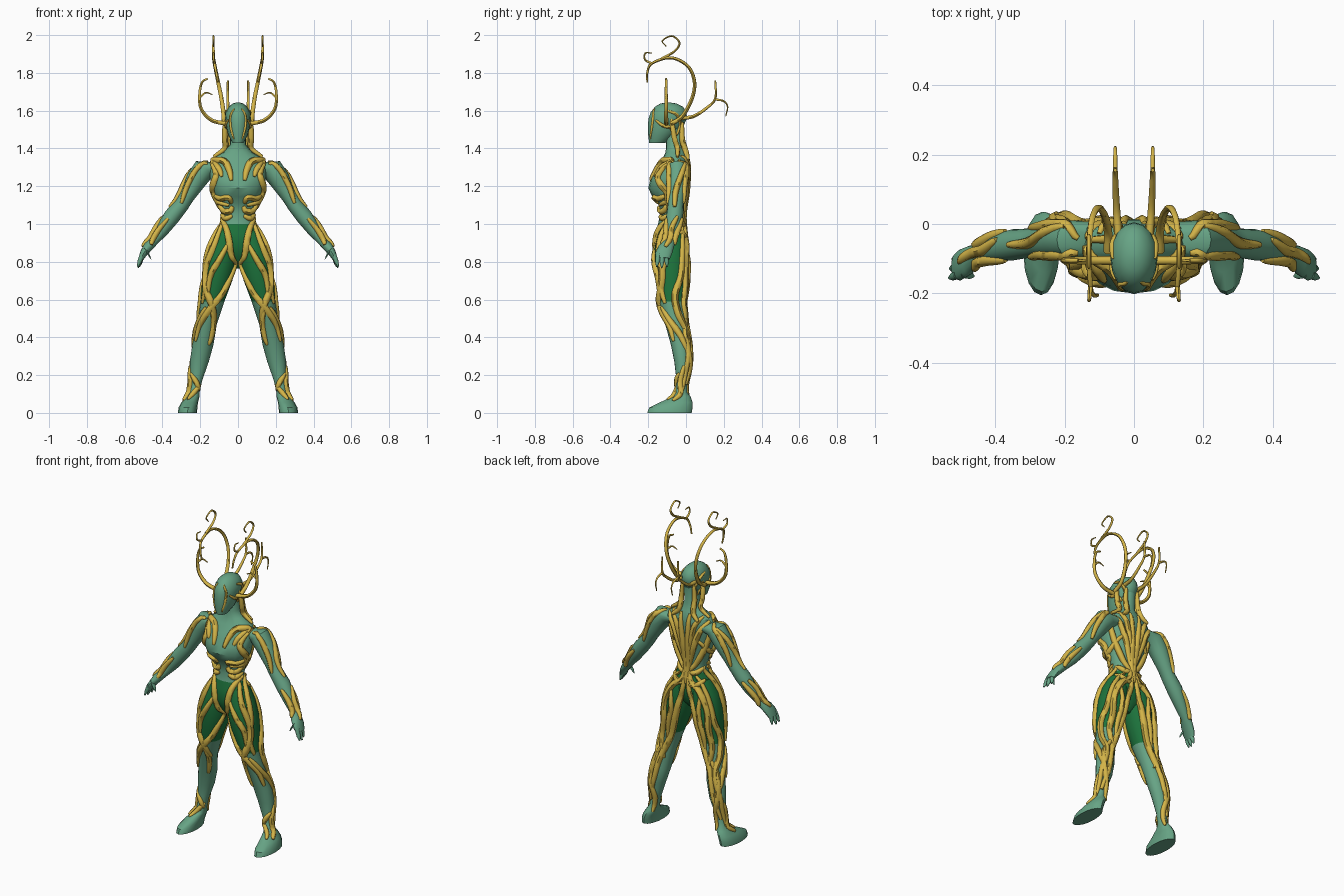
import bpy, math
from mathutils import Vector
from mathutils.bvhtree import BVHTree


def material(name, rgb):
    m = bpy.data.materials.new(name)
    m.diffuse_color = (*rgb, 1)
    return m


SKIN = material("teal_skin", (0.135, 0.37, 0.235))
SHORTS = material("dark_green_shorts", (0.012, 0.17, 0.045))
GOLD = material("gold_vine", (0.66, 0.46, 0.065))
N = 16


def add(name, mesh, mats):
    for m in mats:
        mesh.materials.append(m)
    ob = bpy.data.objects.new(name, mesh)
    bpy.context.collection.objects.link(ob)
    return ob


def loft(name, rings, sx=1, e=1.0):
    """rings: (centre, u, v) cross-sections joined by quads, capped at both ends"""
    verts, faces = [], []
    for c, u, v in rings:
        for i in range(N):
            a = 2 * math.pi * i / N
            ca, sa = math.cos(a), math.sin(a)
            p = c + u * math.copysign(abs(ca) ** e, ca) + v * math.copysign(abs(sa) ** e, sa)
            verts.append((p.x * sx, p.y, p.z))
    for r in range(len(rings) - 1):
        for i in range(N):
            j = (i + 1) % N
            faces.append((r * N + i, r * N + j, r * N + N + j, r * N + N + i))
    faces.append(tuple(reversed(range(N))))
    faces.append(tuple(range((len(rings) - 1) * N, len(rings) * N)))
    if (rings[-1][0].z < rings[0][0].z) != (sx < 0):
        faces = [tuple(reversed(f)) for f in faces]
    me = bpy.data.meshes.new(name)
    me.from_pydata(verts, [], faces)
    me.shade_smooth()
    me.set_sharp_from_angle(angle=math.radians(38))
    return add(name, me, [SKIN, SHORTS])


def level(x0, x1, y0, y1, z):
    """horizontal ring given by its extents"""
    return (Vector(((x0 + x1) / 2, (y0 + y1) / 2, z)),
            Vector(((x1 - x0) / 2, 0, 0)), Vector((0, (y1 - y0) / 2, 0)))


def paint_shorts(ob):
    for p in ob.data.polygons:
        p.material_index = int(0.59 < p.center.z < 0.995)


# torso and neck, from the crotch up
torso = loft("torso", [level(-w, w, a, b, z) for w, a, b, z in [
    (.02, -.10, -.05, .765), (.08, -.135, -.01, .81), (.145, -.165, .003, .88),
    (.118, -.16, -.002, .95), (.088, -.148, -.012, 1.0), (.088, -.138, -.015, 1.05),
    (.108, -.148, -.008, 1.11), (.122, -.178, 0, 1.145), (.138, -.20, .006, 1.19),
    (.148, -.188, .01, 1.24), (.152, -.152, .014, 1.30), (.135, -.125, .012, 1.345),
    (.075, -.108, .0, 1.38), (.042, -.105, -.015, 1.42), (.04, -.11, -.01, 1.52)]], e=.92)
paint_shorts(torso)

# helmet-like head with an overhanging chin
head = loft("head", [level(-w, w, a, b, z) for w, a, b, z in [
    (.03, -.195, -.11, 1.43), (.052, -.20, -.06, 1.47), (.064, -.202, -.012, 1.52),
    (.068, -.198, .005, 1.56), (.066, -.188, .003, 1.59), (.05, -.165, -.015, 1.62),
    (.028, -.135, -.05, 1.638), (.008, -.10, -.085, 1.643)]])

solid = [torso, head]
arms = []
ARM = [(.11, -.045, 1.30, .045, .05), (.175, -.045, 1.295, .06, .055),
       (.22, -.045, 1.235, .056, .055), (.27, -.05, 1.15, .042, .045),
       (.30, -.055, 1.10, .040, .042), (.35, -.06, 1.04, .044, .045),
       (.40, -.07, .97, .036, .038), (.445, -.085, .91, .024, .028),
       (.475, -.105, .88, .026, .042), (.500, -.118, .845, .020, .045),
       (.515, -.122, .815, .014, .036)]
FINGERS = [(-.155, .532, .775), (-.128, .530, .768), (-.10, .522, .775), (-.15, .462, .815)]
for side, sx in (("right", 1), ("left", -1)):
    # leg and foot
    leg = loft(side + "_leg", [level(*r) for r in [
        (.01, .115, -.145, -.012, .96), (0, .158, -.165, .005, .88), (.005, .18, -.17, .012, .80),
        (.03, .19, -.16, .008, .70), (.072, .198, -.145, -.005, .59), (.112, .214, -.11, 0, .47),
        (.13, .242, -.08, .02, .36), (.155, .255, -.062, .026, .27), (.19, .252, -.05, .005, .17),
        (.203, .258, -.055, .006, .11), (.204, .275, -.075, .025, .085),
        (.212, .30, -.14, .035, .055), (.215, .315, -.195, .035, .028),
        (.217, .318, -.205, .03, 0)]], sx)
    paint_shorts(leg)
    solid.append(leg)
    # arm, palm and fingers
    slant = Vector((.78, 0, .63))
    arms.append(loft(side + "_arm", [
        (Vector((x, y, z)), slant * ru, Vector((0, rv, 0))) for x, y, z, ru, rv in ARM], sx))
    for k, (y, x, z) in enumerate(FINGERS):
        base = Vector((.487 if k == 3 else .508, y * .7 - .037, .835 if k < 3 else .865))
        loft(f"{side}_finger_{k}", [(base.lerp(Vector((x, y, z)), t), slant * r, Vector((0, r, 0)))
                                    for t, r in ((0, .014), (.55, .012), (1, .004))], sx)


def tree(obs):
    v, f = [], []
    for o in obs:
        n = len(v)
        v += [p.co.copy() for p in o.data.vertices]
        f += [[n + i for i in p.vertices] for p in o.data.polygons]
    return BVHTree.FromPolygons(v, f)


BODY, ARMS = tree(solid), tree(arms)


def spline_points(pts, steps=6):
    """smooth path through the control points"""
    pts = [Vector(p) for p in pts]
    q = [pts[0] * 2 - pts[1]] + pts + [pts[-1] * 2 - pts[-2]]
    out = []
    for a, b, c, d in zip(q, q[1:], q[2:], q[3:]):
        for i in range(steps):
            t = i / steps
            out.append(.5 * (2 * b + (c - a) * t + (2 * a - 5 * b + 4 * c - d) * t * t
                             + (3 * b - a - 3 * c + d) * t ** 3))
    return out + [pts[-1]]


def cling(pts, view, bvh):
    """lay a flat path onto the body from the front, back or side"""
    out = []
    for p in spline_points(pts):
        if view == "side":
            start, d, mid = Vector((1, p.x, p.y)), Vector((-1, 0, 0)), Vector((.2, p.x, p.y))
        else:
            s = -1 if view == "front" else 1
            start, d = Vector((p.x, s, p.y)), Vector((0, -s, 0))
            mid = Vector((p.x, -.07 + .03 * s, p.y))
        hit = bvh.ray_cast(start, d)[0] or bvh.find_nearest(mid)[0]
        out.append(hit)
    mids = [(a + 2 * b + c) / 4 for a, b, c in zip(out, out[1:], out[2:])]
    return [out[0]] + mids + [out[-1]]


def vines(name, paths, end=.45, swell=True):
    """paths: (3D points, radius); drawn on both sides as tapered tubes"""
    cu = bpy.data.curves.new(name, 'CURVE')
    cu.dimensions = '3D'
    cu.bevel_depth, cu.bevel_resolution, cu.use_fill_caps = 1, 1, True
    for pts, r in paths:
        for sx in (1, -1):
            s = cu.splines.new('POLY')
            s.points.add(len(pts) - 1)
            for i, p in enumerate(pts):
                t = i / (len(pts) - 1)
                k = end + (1 - end) * (math.sin(math.pi * t) ** .6 if swell and 0 < t < 1
                                       else 0 if swell else 1 - t)
                s.points[i].co = (p.x * sx, p.y, p.z, 1)
                s.points[i].radius = r * k
    tmp = bpy.data.objects.new(name + "_path", cu)
    bpy.context.collection.objects.link(tmp)
    bpy.context.view_layer.update()
    me = bpy.data.meshes.new_from_object(tmp.evaluated_get(bpy.context.evaluated_depsgraph_get()))
    bpy.data.objects.remove(tmp)
    me.materials.clear()
    me.shade_smooth()
    me.set_sharp_from_angle(angle=math.radians(60))
    add(name, me, [GOLD])


def clinging(name, view, paths, bvh=BODY):
    vines(name, [(cling(p, view, bvh), r) for r, p in paths])


clinging("chest_vines", "front", [
    (.019, [(.17, 1.33), (.12, 1.34), (.07, 1.33), (.045, 1.28), (.035, 1.23)]),
    (.016, [(.13, 1.33), (.10, 1.29), (.085, 1.25)]),
    (.020, [(.14, 1.33), (.115, 1.26), (.132, 1.2), (.122, 1.13), (.09, 1.08)]),
    (.018, [(.125, 1.15), (.09, 1.135), (.05, 1.14), (.035, 1.11)]),
    (.018, [(.10, 1.10), (.075, 1.07), (.04, 1.07), (.03, 1.095)]),
    (.016, [(.088, 1.05), (.065, 1.03), (.03, 1.045)])])
clinging("front_leg_vines", "front", [
    (.020, [(.088, 1.03), (.06, .97), (.045, .9), (.035, .83), (.008, .79)]),
    (.021, [(.08, 1.01), (.12, .9), (.165, .78), (.17, .66), (.135, .56), (.12, .48)]),
    (.018, [(.05, .9), (.1, .81), (.145, .73), (.16, .62)]),
    (.019, [(.01, .79), (.04, .72), (.085, .63), (.15, .55), (.2, .47), (.225, .38)]),
    (.016, [(.155, .6), (.13, .5), (.14, .41), (.155, .36)]),
    (.015, [(.25, .21), (.22, .16), (.205, .12)]),
    (.014, [(.2, .15), (.235, .105), (.265, .07)])])
clinging("back_vines", "back", [
    (.020, [(0, .93), (.008, 1.05), (.018, 1.2), (.03, 1.37)]),
    (.019, [(.01, 1.03), (.045, 1.15), (.09, 1.27), (.14, 1.34)]),
    (.017, [(.01, 1.08), (.035, 1.2), (.06, 1.3), (.1, 1.36)]),
    (.019, [(.01, 1.0), (.055, 1.06), (.095, 1.14), (.125, 1.22), (.15, 1.31)]),
    (.017, [(.01, 1.0), (.05, 1.0), (.085, 1.03)]),
    (.017, [(.01, .93), (.06, .93), (.11, .97)])])
clinging("back_leg_vines", "back", [
    (.021, [(.01, 1.04), (.03, .95), (.09, .9), (.14, .8), (.15, .68), (.17, .55), (.15, .43)]),
    (.020, [(.01, 1.0), (.02, .9), (.05, .8), (.08, .68), (.12, .55), (.17, .43), (.2, .3), (.24, .15)]),
    (.017, [(.1, .88), (.095, .76), (.12, .64), (.13, .54)]),
    (.018, [(.15, .52), (.21, .42), (.23, .3), (.21, .18), (.22, .08)])])
clinging("side_vines", "side", [
    (.019, [(-.05, 1.03), (-.1, .92), (-.12, .78), (-.13, .66), (-.11, .58)]),
    (.020, [(-.02, .98), (-.02, .85), (-.03, .72), (-.06, .62), (-.04, .52), (0, .43), (.01, .3), (-.02, .12)]),
    (.018, [(-.13, .56), (-.08, .48), (-.03, .41), (.01, .32)]),
    (.016, [(0, 1.22), (-.05, 1.15), (-.1, 1.12), (-.14, 1.1)]),
    (.017, [(-.01, .25), (-.03, .17), (-.03, .1), (-.07, .065)])])
for view in ("front", "back", "side"):
    paths = [(.017, [(.16, 1.34), (.22, 1.29), (.27, 1.2), (.30, 1.11)]),
             (.017, [(.37, 1.03), (.42, .97), (.45, .92), (.46, .89)])]
    if view == "side":
        paths = [(.017, [(0, 1.33), (-.03, 1.25), (-.055, 1.17), (-.06, 1.09)]),
                 (.017, [(-.045, 1.04), (-.075, .98), (-.085, .92), (-.11, .88)])]
    clinging("arm_vines_" + view, view, paths, ARMS)

# thin lines on the face and temples
clinging("face_vines", "front", [
    (.008, [(.02, 1.61), (.04, 1.57), (.038, 1.51), (.022, 1.45)])])
clinging("temple_vines", "side", [
    (.010, [(-.16, 1.55), (-.12, 1.52), (-.08, 1.51), (-.06, 1.47)]),
    (.010, [(-.1, 1.6), (-.05, 1.58), (-.03, 1.53), (-.05, 1.47)])])
V3 = lambda pts: spline_points(pts, 8)
vines("neck_vines", [
    (V3([(.05, -.08, 1.57), (.068, -.07, 1.51), (.07, -.06, 1.45), (.07, -.045, 1.4), (.13, -.045, 1.355)]), .016),
    (V3([(.04, -.02, 1.54), (.045, -.02, 1.45), (.05, 0, 1.38), (.09, .012, 1.34)]), .016)])


def in_depth(pts):
    """antler path in side profile, leaning outward with height"""
    return V3([(min(.13, .075 + .2 * max(0, z - 1.6)), y, z) for y, z in pts])


# three pairs of branching antlers
vines("tall_antlers", [
    (in_depth([(-.08, 1.53), (-.02, 1.57), (.03, 1.66), (.045, 1.75), (.01, 1.835),
               (-.08, 1.88), (-.18, 1.85), (-.205, 1.8), (-.205, 1.75)]), .013),
    (in_depth([(-.13, 1.875), (-.06, 1.915), (-.035, 1.96), (-.075, 1.995), (-.125, 1.97), (-.105, 1.94)]), .008),
    (in_depth([(-.18, 1.85), (-.217, 1.87), (-.215, 1.905), (-.18, 1.905)]), .007)], .4, False)
vines("side_antlers", [
    (V3([(.055, -.105, 1.53), (.14, -.105, 1.55), (.195, -.105, 1.61), (.203, -.105, 1.69),
         (.19, -.105, 1.75), (.16, -.105, 1.77)]), .013),
    (V3([(.202, -.105, 1.67), (.17, -.105, 1.695), (.135, -.105, 1.685)]), .007)], .4, False)
vines("rear_antlers", [
    (V3([(.045, -.03, 1.56), (.05, .04, 1.57), (.053, .11, 1.615), (.054, .155, 1.665), (.054, .155, 1.76)]), .012),
    (V3([(.054, .155, 1.66), (.054, .2, 1.65), (.054, .22, 1.62), (.054, .21, 1.57)]), .007)], .45, False)
